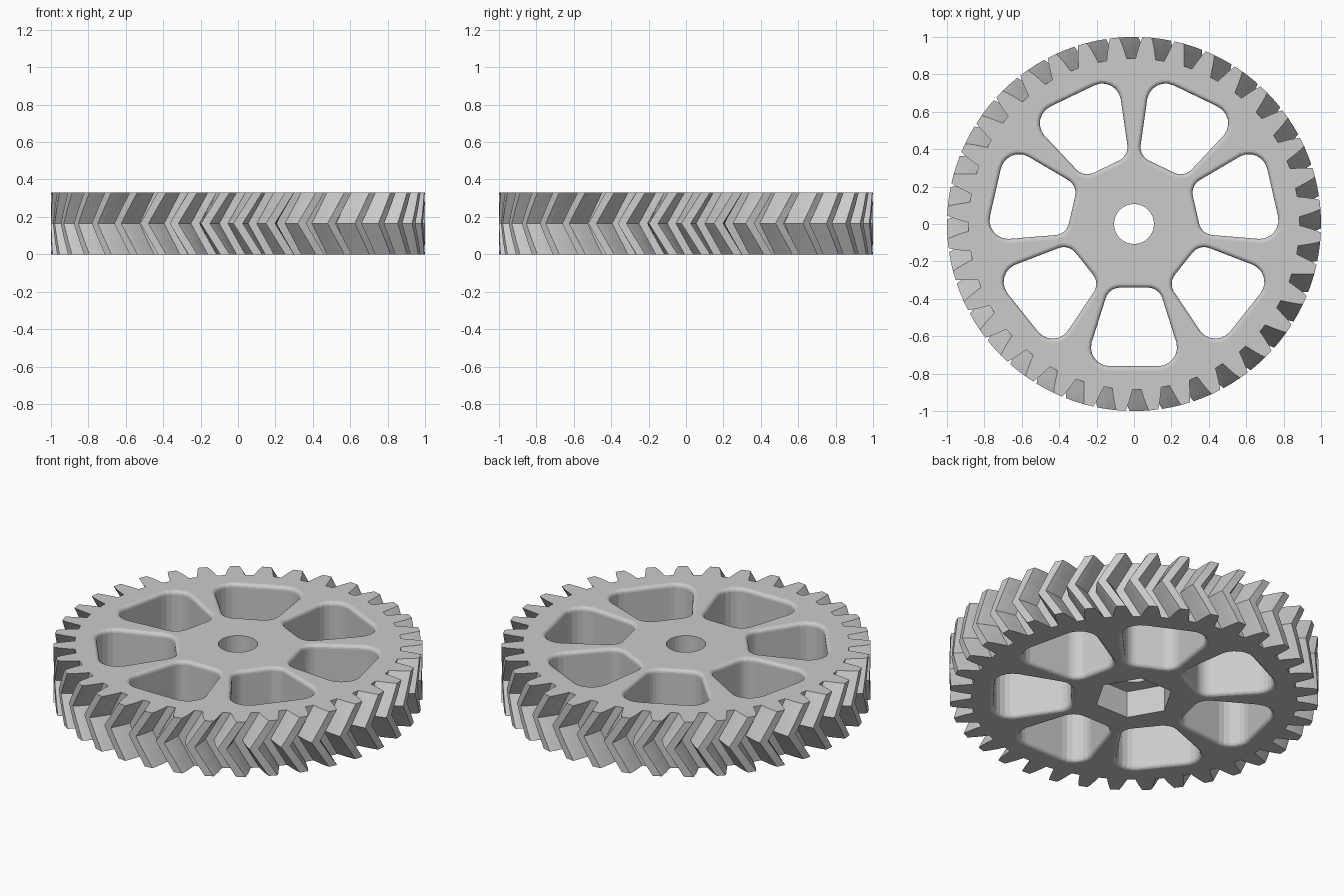
import bpy, bmesh
from math import sin, cos, pi, radians

if "Cube" in bpy.data.objects:
    bpy.data.objects.remove(bpy.data.objects["Cube"])

H = 0.33          # gear thickness
TEETH = 36
TWIST = -6.0      # degrees the mid plane is turned against both faces
LIP = 0.022       # rounding radius of the window edges
SEG = 6           # segments per window corner

bm = bmesh.new()


def wall(rings):
    """Open wall through equal-length rings; returns first and last edge loop."""
    vs = [[bm.verts.new(p) for p in ring] for ring in rings]
    n = len(vs[0])
    for a, b in zip(vs, vs[1:]):
        for i in range(n):
            j = (i + 1) % n
            bm.faces.new((a[i], a[j], b[j], b[i]))
    return [[bm.edges.get((row[i], row[(i + 1) % n])) for i in range(n)]
            for row in (vs[0], vs[-1])]


def cap(loops):
    """Flat face area between an outer loop and any hole loops."""
    bmesh.ops.triangle_fill(bm, edges=[e for loop in loops for e in loop],
                            use_beauty=True, use_dissolve=False, normal=(0, 0, 1))


# Herringbone toothed rim
half_tooth = [(0.885, 3.5), (0.915, 3.0), (0.945, 2.5), (0.975, 1.95), (1.0, 1.4)]
tooth = [(r, -a) for r, a in half_tooth] + [(r, a) for r, a in half_tooth[::-1]]


def gear_ring(z, turn):
    pts = []
    for k in range(TEETH):
        for r, a in tooth:
            t = radians(k * 360 / TEETH + 6.0 + turn + a)
            pts.append((r * cos(t), r * sin(t), z))
    return pts


bottom, top = [], []
lo, hi = wall([gear_ring(H * f, TWIST * (1 - abs(2 * f - 1)))
               for f in (0, .25, .5, .75, 1)])
bottom.append(lo)
top.append(hi)

# Seven rounded lightening windows with rounded-over lips
corners = [(0.13, -0.66, 0.10, -90, 14.2), (0.075, -0.42, 0.08, 14.2, 90),
           (-0.075, -0.42, 0.08, 90, 165.8), (-0.13, -0.66, 0.10, 165.8, 270)]


def window_ring(z, grow, turn):
    pts = []
    for cx, cy, r, a0, a1 in corners:
        for i in range(SEG + 1):
            t = radians(a0 + (a1 - a0) * i / SEG)
            x, y = cx + (r + grow) * cos(t), cy + (r + grow) * sin(t)
            pts.append((x * cos(turn) - y * sin(turn), x * sin(turn) + y * cos(turn), z))
    return pts


profile = [(LIP * (1 - cos(i * pi / 8)), LIP * (1 - sin(i * pi / 8))) for i in range(5)]
profile += [(H - z, g) for z, g in profile[::-1]]
for k in range(7):
    lo, hi = wall([window_ring(z, g, k * 2 * pi / 7) for z, g in profile])
    bottom.append(lo)
    top.append(hi)


# Hexagonal pocket underneath and round shaft bore above it
def circle(sides, r, z):
    return [(r * cos(2 * pi * i / sides), r * sin(2 * pi * i / sides), z)
            for i in range(sides)]


hex_lo, hex_hi = wall([circle(6, 0.215, 0), circle(6, 0.215, 0.16)])
bore_lo, bore_hi = wall([circle(32, 0.107, 0.16), circle(32, 0.107, H)])
bottom.append(hex_lo)
top.append(bore_hi)

# Flat faces: underside, top and pocket ceiling
cap(bottom)
cap(top)
cap([hex_hi, bore_lo])

bmesh.ops.recalc_face_normals(bm, faces=bm.faces[:])
me = bpy.data.meshes.new("herringbone_gear")
bm.to_mesh(me)
bm.free()
gear = bpy.data.objects.new("herringbone_gear", me)
bpy.context.collection.objects.link(gear)
